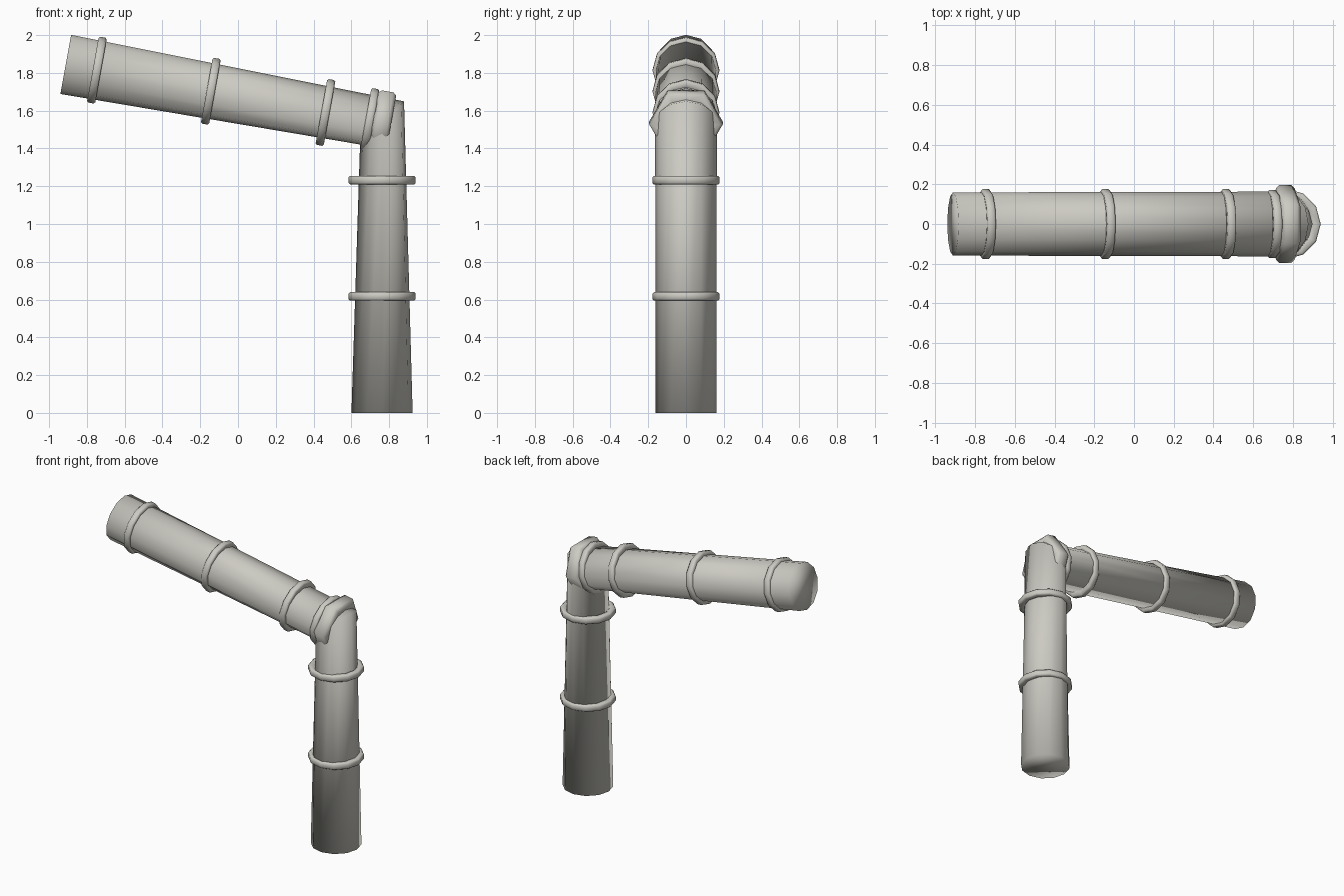
import bpy, bmesh
from math import cos, sin, radians, pi
from mathutils import Vector

cube = bpy.data.objects.get("Cube")
if cube:
    bpy.data.objects.remove(cube, do_unlink=True)

# One pale warm grey for everything
grey = bpy.data.materials.new("pale_grey")
colour = (0.6, 0.59, 0.54, 1)
grey.use_nodes = True
grey.diffuse_color = colour
grey.node_tree.nodes["Principled BSDF"].inputs["Base Color"].default_value = colour

ELBOW = Vector((0.7625, 0, 1.535))
ARM_END = Vector((-0.912, 0, 1.845))
ARM_TILT = 79.7
SIDE = Vector((0, 1, 0))


def loft(name, loops, cyclic=False):
    """Skin a row of equal loops, capped at both ends or joined round."""
    bm = bmesh.new()
    rows = [[bm.verts.new(p) for p in loop] for loop in loops]
    pairs = list(zip(rows, rows[1:]))
    if cyclic:
        pairs.append((rows[-1], rows[0]))
    else:
        bm.faces.new(rows[0])
        bm.faces.new(rows[-1])
    n = len(rows[0])
    for a, b in pairs:
        for i in range(n):
            j = (i + 1) % n
            bm.faces.new((a[i], a[j], b[j], b[i]))
    bmesh.ops.recalc_face_normals(bm, faces=bm.faces)
    for f in bm.faces:
        f.smooth = True
    mesh = bpy.data.meshes.new(name)
    bm.to_mesh(mesh)
    bm.free()
    mesh.materials.append(grey)
    obj = bpy.data.objects.new(name, mesh)
    bpy.context.collection.objects.link(obj)
    return obj


def circle(centre, radius, tilt, sides=12):
    """Loop whose plane holds the y axis and a line tilted up from x."""
    up = Vector((cos(radians(tilt)), 0, sin(radians(tilt))))
    return [centre + radius * (cos(a) * up + sin(a) * SIDE)
            for a in (2 * pi * i / sides for i in range(sides))]


def ring(name, centre, tilt, outer, half_width, sides=12):
    """Collar with a rounded, chamfered section."""
    t = radians(tilt)
    axis = Vector((-sin(t), 0, cos(t)))
    mid = outer - half_width
    section = [(1, 0.65), (0.65, 1), (-0.65, 1), (-1, 0.65),
               (-1, -0.65), (-0.65, -1), (0.65, -1), (1, -0.65)]
    loops = [circle(centre + axis * half_width * w, mid + half_width * r, tilt, sides)
             for r, w in section]
    return loft(name, loops, cyclic=True)


# Bent pipe: upright post, elbow loop, sloping arm
loft("bent_pipe", [
    circle(Vector((ELBOW.x, 0, 0)), 0.162, 0),
    circle(ELBOW, 0.163, 44.4),
    circle(ARM_END, 0.159, ARM_TILT),
])

# Collars on the post
for i, z in enumerate((0.617, 1.232)):
    ring(f"post_collar_{i + 1}", Vector((ELBOW.x, 0, z)), 0, 0.178, 0.022)

# Collars on the arm, spaced by distance along it
for i, x in enumerate((-0.747, -0.144, 0.463, 0.697)):
    along = (ELBOW.x - x) / (ELBOW.x - ARM_END.x)
    ring(f"arm_collar_{i + 1}", ELBOW.lerp(ARM_END, along), ARM_TILT,
         0.172 if i == 3 else 0.177, 0.022)

# Thick six-sided joint band, with corners pointing front and back
band = ring("elbow_band", ELBOW, ARM_TILT, 0.196, 0.048, 6)
turn = Vector((-sin(radians(ARM_TILT)), 0, cos(radians(ARM_TILT))))
bm = bmesh.new()
bm.from_mesh(band.data)
from mathutils import Matrix
bmesh.ops.rotate(bm, verts=bm.verts, cent=ELBOW, matrix=Matrix.Rotation(pi / 6, 3, turn))
bm.to_mesh(band.data)
bm.free()
